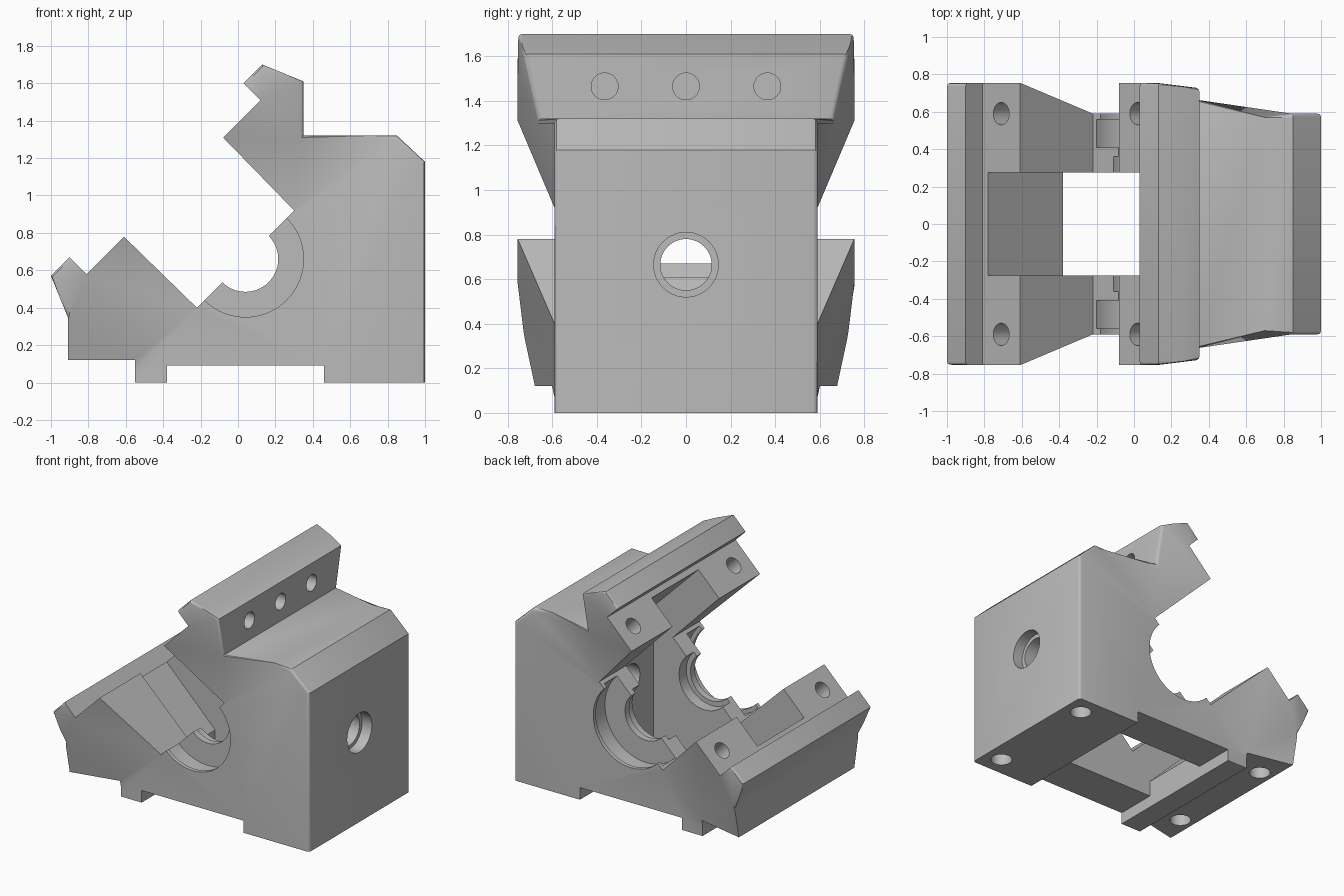
import bpy, bmesh, math
from mathutils import Vector, Matrix

if "Cube" in bpy.data.objects:
    bpy.data.objects.remove(bpy.data.objects["Cube"])

grey = bpy.data.materials.new("plain grey")
grey.use_nodes = True
colour = (0.5, 0.5, 0.5, 1)
grey.diffuse_color = colour
grey.node_tree.nodes["Principled BSDF"].inputs["Base Color"].default_value = colour


def flip(points):
    """Mirror profile points across the slanted symmetry line."""
    return [(0.7 - z, 0.7 - x) for x, z in reversed(points)]


def prism(points, half):
    """Extrude an x-z profile to both sides of y = 0."""
    bm = bmesh.new()
    face = bm.faces.new([bm.verts.new((x, -half, z)) for x, z in points])
    out = bmesh.ops.extrude_face_region(bm, geom=[face])["geom"]
    verts = [g for g in out if isinstance(g, bmesh.types.BMVert)]
    bmesh.ops.translate(bm, verts=verts, vec=(0, 2 * half, 0))
    bmesh.ops.recalc_face_normals(bm, faces=bm.faces)
    return bm


def lathe(rings, origin, axis, sides=48):
    """Turned solid: rings are (distance along axis, radius)."""
    bm = bmesh.new()
    turn = Vector(axis).to_track_quat('Z', 'Y').to_matrix().to_4x4()
    place = Matrix.Translation(origin) @ turn
    loops = []
    for d, r in rings:
        angles = [2 * math.pi * i / sides for i in range(sides)]
        loops.append([bm.verts.new(place @ Vector((r * math.cos(a), r * math.sin(a), d)))
                      for a in angles])
    for a, b in zip(loops, loops[1:]):
        for i in range(sides):
            j = (i + 1) % sides
            bm.faces.new((a[i], a[j], b[j], b[i]))
    bm.faces.new(loops[0])
    bm.faces.new(loops[-1])
    bmesh.ops.recalc_face_normals(bm, faces=bm.faces)
    return bm


def make(name, bm):
    mesh = bpy.data.meshes.new(name)
    bm.to_mesh(mesh)
    bm.free()
    obj = bpy.data.objects.new(name, mesh)
    bpy.context.collection.objects.link(obj)
    mesh.materials.append(grey)
    return obj


# Side profile: base, then upper arm mirrored from the lower arm
lower_arm = [(-0.22, 0.40), (-0.61, 0.78), (-0.81, 0.58), (-0.90, 0.67), (-1, 0.57), (-0.91, 0.35)]
base = [(-0.91, 0.12), (-0.55, 0.12), (-0.55, 0), (-0.38, 0), (-0.38, 0.09), (0.46, 0.09),
        (0.46, 0), (1, 0), (1, 1.18), (0.85, 1.32), (0.35, 1.32)]
bm = prism(base + flip(lower_arm) + lower_arm, 0.755)

# Taper the width from the arm tips down to the body
bmesh.ops.triangulate(bm, faces=bm.faces)
taper_end = 0.77
for t in (0, taper_end):
    bmesh.ops.bisect_plane(bm, geom=bm.verts[:] + bm.edges[:] + bm.faces[:],
                           plane_co=(t - 1.39, 0, 0), plane_no=(1, 0, -1), dist=1e-5)
for v in bm.verts:
    t = min(max(v.co.x - v.co.z + 1.39, 0), taper_end) / taper_end
    v.co.y = math.copysign(0.755 - 0.165 * t, v.co.y)
bmesh.ops.dissolve_limit(bm, angle_limit=math.radians(1), verts=bm.verts, edges=bm.edges)
bm.normal_update()


def rounded(face):
    """Outer faces whose side edges are softened."""
    c, n = face.calc_center_median(), face.normal
    if abs(n.y) > 0.5:
        return False
    body = c.x > 0.33 and (n.x > 0.5 or n.z > 0.5)
    upper_lip = c.z > 1.5 and n.z > 0.3
    lower_lip = c.x < -0.85 and c.z > 0.4 and n.x < -0.3
    return body or upper_lip or lower_lip


edges = [e for e in bm.edges if len(e.link_faces) == 2
         and any(rounded(f) for f in e.link_faces)
         and any(abs(f.normal.y) > 0.9 for f in e.link_faces)]
bmesh.ops.bevel(bm, geom=edges, offset=0.02, segments=3, profile=0.5, affect='EDGES')
housing = make("bearing_housing", bm)

# Central cavity, open below and between the arms
cavity = [(-0.98, 0.81), (-0.38, 0.21), (-0.38, -0.1), (0.46, -0.1), (0.46, 1.11), (-0.11, 1.68)]
cutters = [prism(cavity, 0.275)]

# Stepped bearing seats
seat = [(0.8, 0.31), (0.56, 0.31), (0.56, 0.34), (0.41, 0.34),
        (0.41, 0.175), (0.36, 0.175), (0.36, 0.21)]
rings = seat + [(-d, r) for d, r in reversed(seat)]
cutters.append(lathe(rings, (0.04, 0, 0.66), (0, 1, 0), 96))

# Stepped hole through the end wall
cutters.append(lathe([(-0.1, 0.145), (0.08, 0.145), (0.08, 0.115), (0.6, 0.115)],
                     (1, 0, 0.665), (-1, 0, 0)))

# Row of holes behind the upper arm
for y in (-0.365, 0, 0.365):
    cutters.append(lathe([(-0.1, 0.06), (0.12, 0.06)], (0.35, y, 1.465), (-1, 0, 0), 32))

# Bolt holes in the arm faces and in the underside
for side in (-1, 1):
    for x, z in [(-0.71, 0.68)] + flip([(-0.71, 0.68)]):
        cutters.append(lathe([(-0.05, 0.06), (0.14, 0.06)], (x, 0.59 * side, z), (1, 0, -1), 32))
    for x, z in ((0.865, 0), (-0.8, 0.12)):
        cutters.append(lathe([(-0.05, 0.075), (0.2, 0.075)], (x, 0.44 * side, z), (0, 0, 1), 32))

bpy.ops.object.select_all(action='DESELECT')
bpy.context.view_layer.objects.active = housing
housing.select_set(True)
for i, cutter_mesh in enumerate(cutters):
    cutter = make("cutter", cutter_mesh)
    cutter.hide_render = True
    mod = housing.modifiers.new("cut", 'BOOLEAN')
    mod.operation, mod.solver, mod.object = 'DIFFERENCE', 'EXACT', cutter
    bpy.ops.object.modifier_apply(modifier=mod.name)
    bpy.data.objects.remove(cutter)

# Smooth the round parts, keep corners crisp
bpy.ops.object.shade_smooth_by_angle(angle=math.radians(30))
